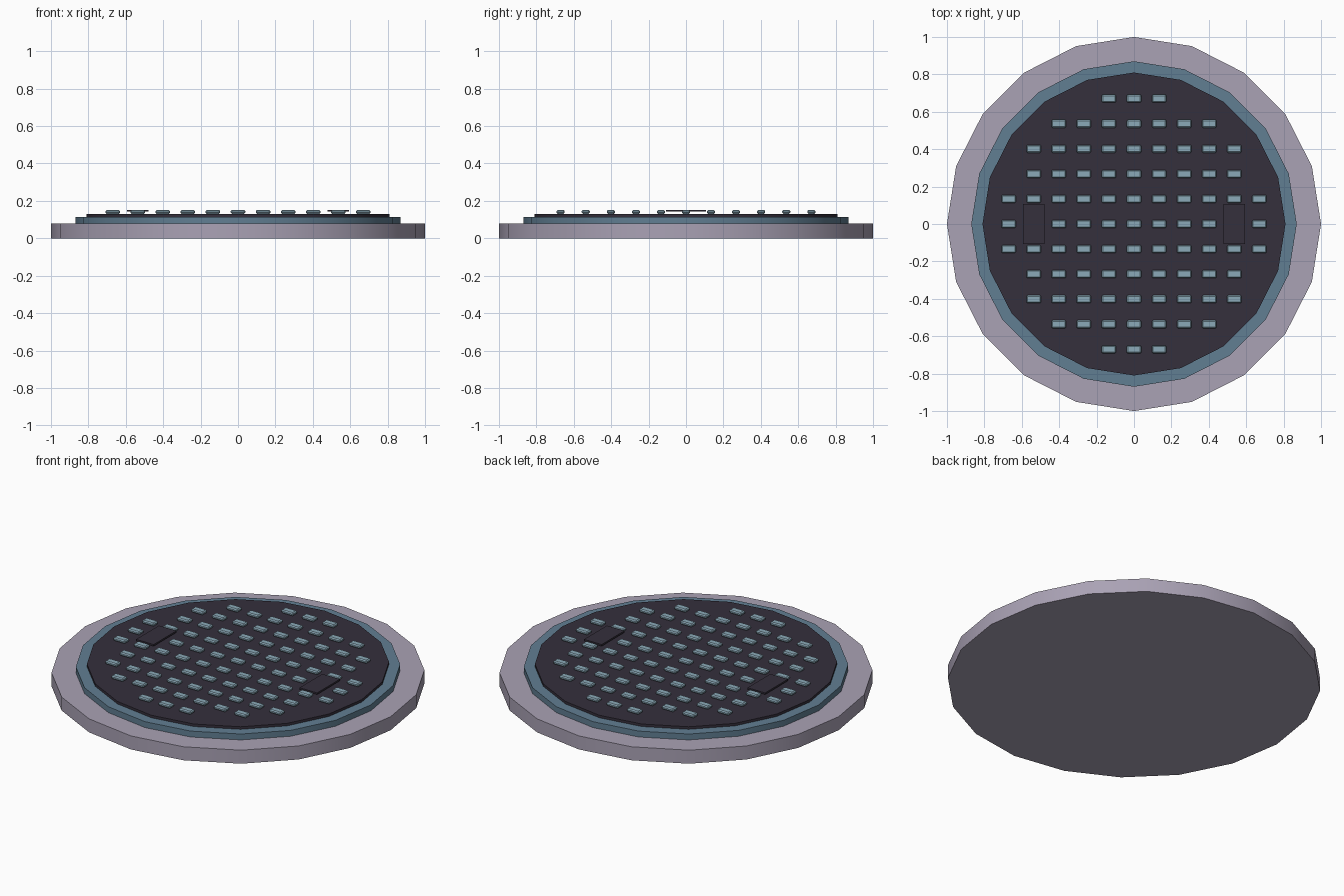
import bpy, bmesh, math
from mathutils import Matrix

if "Cube" in bpy.data.objects:
    bpy.data.objects.remove(bpy.data.objects["Cube"])


def material(name, rgb):
    m = bpy.data.materials.new(name)
    m.diffuse_color = (*rgb, 1)
    m.use_nodes = True
    m.node_tree.nodes["Principled BSDF"].inputs["Base Color"].default_value = m.diffuse_color
    return m


rim_mat = material("pale_mauve", (0.40, 0.36, 0.46))
ring_mat = material("steel_blue", (0.12, 0.21, 0.29))
dark_mat = material("dark_plum", (0.035, 0.029, 0.045))
stud_mat = material("light_blue", (0.26, 0.40, 0.48))


def finish(name, bm, mat):
    mesh = bpy.data.meshes.new(name)
    bm.to_mesh(mesh)
    bm.free()
    mesh.materials.append(mat)
    ob = bpy.data.objects.new(name, mesh)
    bpy.context.collection.objects.link(ob)
    return ob


def disc(name, radius, z0, z1, mat):
    bm = bmesh.new()
    bmesh.ops.create_cone(bm, cap_ends=True, segments=20, radius1=radius, radius2=radius,
                          depth=z1 - z0, matrix=Matrix.Translation((0, 0, (z0 + z1) / 2)))
    ob = finish(name, bm, mat)
    bpy.ops.object.select_all(action='DESELECT')
    ob.select_set(True)
    bpy.context.view_layer.objects.active = ob
    bpy.ops.object.shade_smooth_by_angle(angle=math.radians(30))


def add_box(bm, centre, size):
    m = Matrix.Translation(centre) @ Matrix.Diagonal((*size, 1))
    bmesh.ops.create_cube(bm, size=1, matrix=m)


# Stacked 20-sided discs
disc("base_rim", 1.0, 0.0, 0.08, rim_mat)
disc("inner_ring", 0.87, 0.08, 0.115, ring_mat)
disc("grille_plate", 0.81, 0.115, 0.13, dark_mat)

# Grid of small chamfered studs inside a circle
pitch = 0.134
bm = bmesh.new()
for i in range(-5, 6):
    for j in range(-5, 6):
        if i * i + j * j <= 26:
            add_box(bm, (i * pitch, j * pitch, 0.141), (0.078, 0.043, 0.02))
bmesh.ops.bevel(bm, geom=bm.edges[:], offset=0.006, segments=1, affect='EDGES')
finish("grille_studs", bm, stud_mat)

# Two thin lift-slot covers
for side, name in ((-1, "left_slot"), (1, "right_slot")):
    bm = bmesh.new()
    add_box(bm, (side * 0.535, 0, 0.147), (0.115, 0.213, 0.01))
    finish(name, bm, dark_mat)
